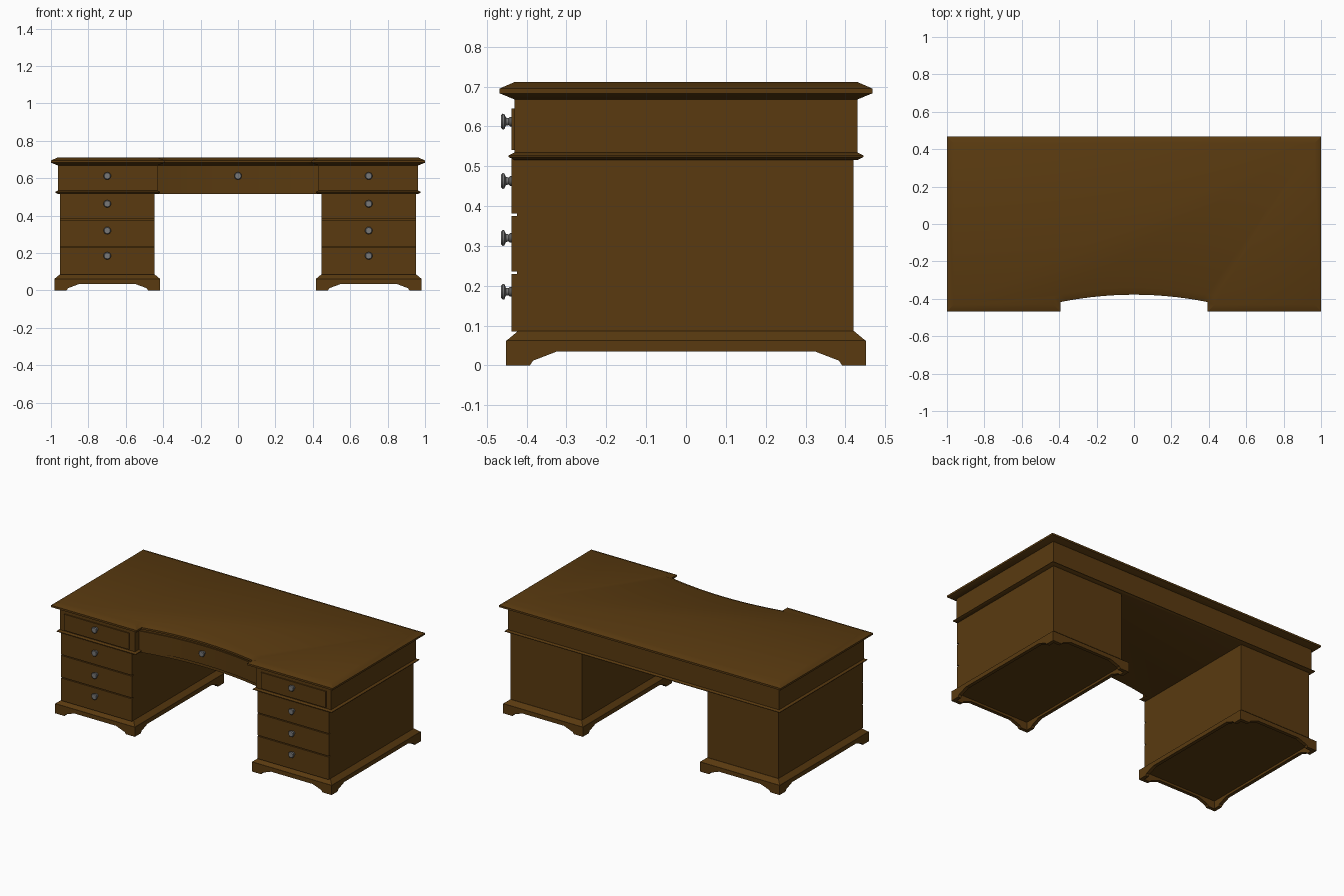
import bpy, bmesh, math

if "Cube" in bpy.data.objects:
    bpy.data.objects.remove(bpy.data.objects["Cube"])


def material(name, rgb):
    m = bpy.data.materials.new(name)
    m.diffuse_color = (*rgb, 1)
    m.use_nodes = True
    m.node_tree.nodes["Principled BSDF"].inputs["Base Color"].default_value = m.diffuse_color
    return m


WOOD = material("dark_brown_wood", (0.10, 0.042, 0.005))
METAL = material("grey_metal", (0.19, 0.19, 0.19))


def finish(name, bm, mat, smooth=False):
    bmesh.ops.recalc_face_normals(bm, faces=bm.faces)
    me = bpy.data.meshes.new(name)
    bm.to_mesh(me)
    bm.free()
    me.materials.append(mat)
    ob = bpy.data.objects.new(name, me)
    bpy.context.collection.objects.link(ob)
    if smooth:
        bpy.ops.object.select_all(action='DESELECT')
        ob.select_set(True)
        bpy.context.view_layer.objects.active = ob
        bpy.ops.object.shade_smooth_by_angle(angle=math.radians(30))
    return ob


def loft(name, rings, smooth=False, mat=WOOD):
    """Skin a stack of equal-length 3D rings and cap both ends."""
    bm = bmesh.new()
    vs = [[bm.verts.new(p) for p in r] for r in rings]
    n = len(rings[0])
    for a, b in zip(vs, vs[1:]):
        for i in range(n):
            j = (i + 1) % n
            bm.faces.new((a[i], a[j], b[j], b[i]))
    bm.faces.new(vs[0])
    bm.faces.new(vs[-1])
    return finish(name, bm, mat, smooth)


def rect(x0, x1, y0, y1, z):
    return [(x0, y0, z), (x1, y0, z), (x1, y1, z), (x0, y1, z)]


def box(name, x0, x1, y0, y1, z0, z1):
    return loft(name, [rect(x0, x1, y0, y1, z0), rect(x0, x1, y0, y1, z1)])


def arc_y(x):
    return -0.341 - 0.047 * (x / 0.43) ** 2


def arc(x_end, offset, z, steps=20):
    xs = [-x_end + 2 * x_end * i / steps for i in range(steps + 1)]
    return [(x, arc_y(x) - offset, z) for x in xs]


def outline(d, z, arc_offset):
    """Desk footprint with a concave front, grown outwards by d."""
    x, y, n = 0.963 + d, 0.431 + d, 0.43 - d
    return ([(-x, y, z), (-x, -y, z), (-n, -y, z)] + arc(n, arc_offset, z)
            + [(n, -y, z), (x, -y, z), (x, y, z)])


# Desk top with bevelled edge, upper case and waist moulding
loft("desk_top", [outline(d, z, d) for d, z in
                  ((0, 0.668), (0.037, 0.683), (0.037, 0.695), (0, 0.711))], True)
loft("upper_case", [outline(0, z, 0) for z in (0.53, 0.67)], True)
loft("waist_moulding", [outline(d, z, 0) for d, z in
                        ((0, 0.516), (0.014, 0.523), (0.014, 0.527), (0, 0.534))], True)

# Curved centre drawer front
loft("centre_drawer", [arc(0.425, 0.007, z) + arc(0.425, -0.004, z)[::-1]
                       for z in (0.535, 0.655)], True)


def knob(name, x, y, z):
    profile = [(0.012, 0.002), (0.012, -0.004), (0.009, -0.007), (0.010, -0.014),
               (0.019, -0.018), (0.020, -0.022), (0.016, -0.026)]
    rings = [[(x + r * math.cos(t * math.pi / 8), y + dy, z + r * math.sin(t * math.pi / 8))
              for t in range(16)] for r, dy in profile]
    loft(name, rings, True, METAL)


def foot_board(name, half, foot, slope, place):
    """Bracket-foot skirt board; place maps (along, depth, z) to 3D."""
    side = [(half, 0.062), (half, 0), (half - foot, 0),
            (half - foot - 0.008, 0.012), (half - foot - slope, 0.035)]
    prof = side + [(-u, z) for u, z in side[::-1]]
    loft(name, [[place(u, d, z) for u, z in prof] for d in (0, 0.022)])


knob("centre_knob", 0, arc_y(0) - 0.007, 0.612)
KNOB_Z = (0.612, 0.463, 0.32, 0.185)
for s, side in ((-1, "left"), (1, "right")):
    c = 0.699 * s
    # Pedestal body and lower drawer fronts separated by gaps
    box(side + "_pedestal", c - 0.253, c + 0.253, -0.424, 0.42, 0.08, 0.52)
    for i, (z0, z1) in enumerate(((0.381, 0.518), (0.236, 0.375), (0.085, 0.23))):
        box(f"{side}_drawer_{i + 2}", c - 0.253, c + 0.253, -0.438, -0.42, z0, z1)
    # Raised upper drawer front
    box(side + "_drawer_1", c - 0.23, c + 0.23, -0.438, -0.425, 0.541, 0.645)
    for i, z in enumerate(KNOB_Z):
        knob(f"{side}_knob_{i + 1}", c, -0.438, z)
    # Chamfered plinth
    loft(side + "_plinth", [rect(c - w, c + w, -h, h, z) for w, h, z in
                            ((0.283, 0.452, 0.05), (0.283, 0.452, 0.061),
                             (0.253, 0.422, 0.086))])
    # Bracket-foot skirt on all four sides
    for k in (-1, 1):
        foot_board(f"{side}_skirt_{'front' if k < 0 else 'back'}", 0.283, 0.065, 0.07,
                   lambda u, d, z: (c + u, k * (0.452 - d), z))
        foot_board(f"{side}_skirt_{'inner' if k * s < 0 else 'outer'}", 0.452, 0.06, 0.068,
                   lambda u, d, z: (c + k * (0.283 - d), u, z))
